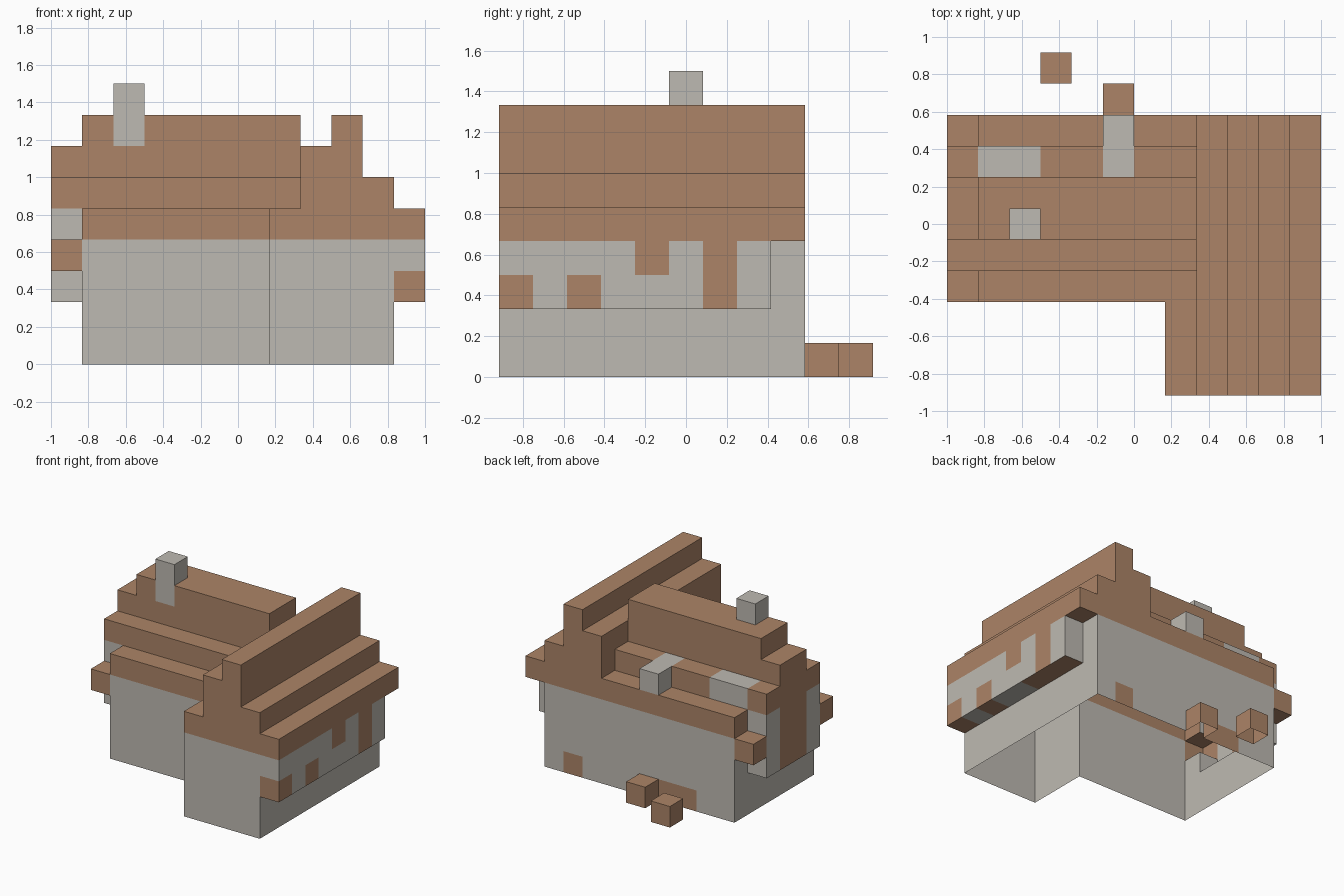
import bpy, bmesh, math
from mathutils import Vector

if "Cube" in bpy.data.objects:
    bpy.data.objects.remove(bpy.data.objects["Cube"])

U = 1 / 6                                  # edge of one building block
ORIGIN = Vector((-1, -11 / 12, 0))


def material(name, rgb):
    m = bpy.data.materials.new(name)
    m.diffuse_color = (*rgb, 1)
    m.use_nodes = True
    m.node_tree.nodes["Principled BSDF"].inputs["Base Color"].default_value = m.diffuse_color
    return m


STONE, WOOD = 0, 1
MATS = [material("grey_stone", (0.515, 0.491, 0.445)),
        material("brown_wood", (0.413, 0.231, 0.136))]

# Parts as block ranges: x0, x1, y0, y1, z0, z1
PARTS = {
    "right_wing_wall": (STONE, [(7, 11, 0, 9, 0, 4)]),
    "main_wall": (STONE, [(1, 7, 3, 9, 0, 4)]),
    "right_wing_roof": (WOOD, [(7, 12, 0, 9, 4, 5), (8, 11, 0, 9, 5, 6),
                               (8, 10, 0, 9, 6, 7), (9, 10, 0, 9, 7, 8)]),
    "main_roof": (WOOD, [(1, 7, 3, 9, 4, 5), (0, 8, 4, 8, 5, 6),
                         (0, 8, 5, 7, 6, 7), (1, 8, 5, 7, 7, 8)]),
    "right_bay": (STONE, [(11, 12, 0, 8, 2, 4)]),
    "left_bay": (STONE, [(0, 1, 4, 8, 2, 5)]),
    "eave_brackets": (WOOD, [(0, 1, 3, 4, 3, 4), (0, 1, 8, 9, 3, 4)]),
    "chimney": (STONE, [(2, 3, 5, 6, 8, 9)]),
    "dormer": (STONE, [(5, 6, 8, 9, 5, 6)]),
    "yard_blocks": (WOOD, [(5, 6, 9, 10, 0, 1), (3, 4, 10, 11, 0, 1)]),
}

# Blocks that take the other colour
ACCENTS = [
    (WOOD, (11, 12, 0, 1, 2, 3)), (WOOD, (11, 12, 2, 3, 2, 3)),    # right bay timbers
    (WOOD, (11, 12, 4, 5, 3, 4)), (WOOD, (11, 12, 6, 7, 2, 4)),
    (WOOD, (0, 1, 5, 7, 2, 5)),                                    # left bay shutter
    (WOOD, (9, 10, 8, 9, 0, 1)), (WOOD, (3, 5, 8, 9, 0, 1)),       # back wall hatches
    (STONE, (2, 3, 5, 6, 7, 8)),                                   # chimney base
    (STONE, (1, 3, 7, 8, 5, 6)), (STONE, (5, 6, 7, 8, 5, 6)),      # roof slabs
]


def cells(box):
    x0, x1, y0, y1, z0, z1 = box
    return [(x, y, z) for x in range(x0, x1) for y in range(y0, y1) for z in range(z0, z1)]


owner, colour = {}, {}
for name, (mat, boxes) in PARTS.items():
    for box in boxes:
        for c in cells(box):
            owner.setdefault(c, name)
            colour.setdefault(c, mat)
for mat, box in ACCENTS:
    for c in cells(box):
        colour[c] = mat


def build(name):
    """Outer skin of one part, open at ground level."""
    bm = bmesh.new()
    for c in [c for c, n in owner.items() if n == name]:
        for axis in range(3):
            for sign in (-1, 1):
                n = list(c)
                n[axis] += sign
                if tuple(n) in owner or n[2] < 0:
                    continue
                normal, a, b = Vector(), Vector(), Vector()
                normal[axis] = sign
                a[(axis + 1) % 3] = 0.5
                b[(axis + 2) % 3] = 0.5 * sign
                mid = Vector(c) + Vector((0.5, 0.5, 0.5)) + normal / 2
                f = bm.faces.new([bm.verts.new(ORIGIN + U * (mid + p))
                                  for p in (-a - b, a - b, a + b, b - a)])
                f.material_index = colour[c]
                # timber soffit at the rear of the right bay
                if name == "right_bay" and axis == 2 and c[1] >= 5:
                    f.material_index = WOOD
    bmesh.ops.remove_doubles(bm, verts=bm.verts, dist=1e-4)
    bmesh.ops.dissolve_limit(bm, angle_limit=math.radians(1), verts=bm.verts,
                             edges=bm.edges, delimit={'MATERIAL'})
    mesh = bpy.data.meshes.new(name)
    bm.to_mesh(mesh)
    bm.free()
    for m in MATS:
        mesh.materials.append(m)
    bpy.context.collection.objects.link(bpy.data.objects.new(name, mesh))


for part in PARTS:
    build(part)
